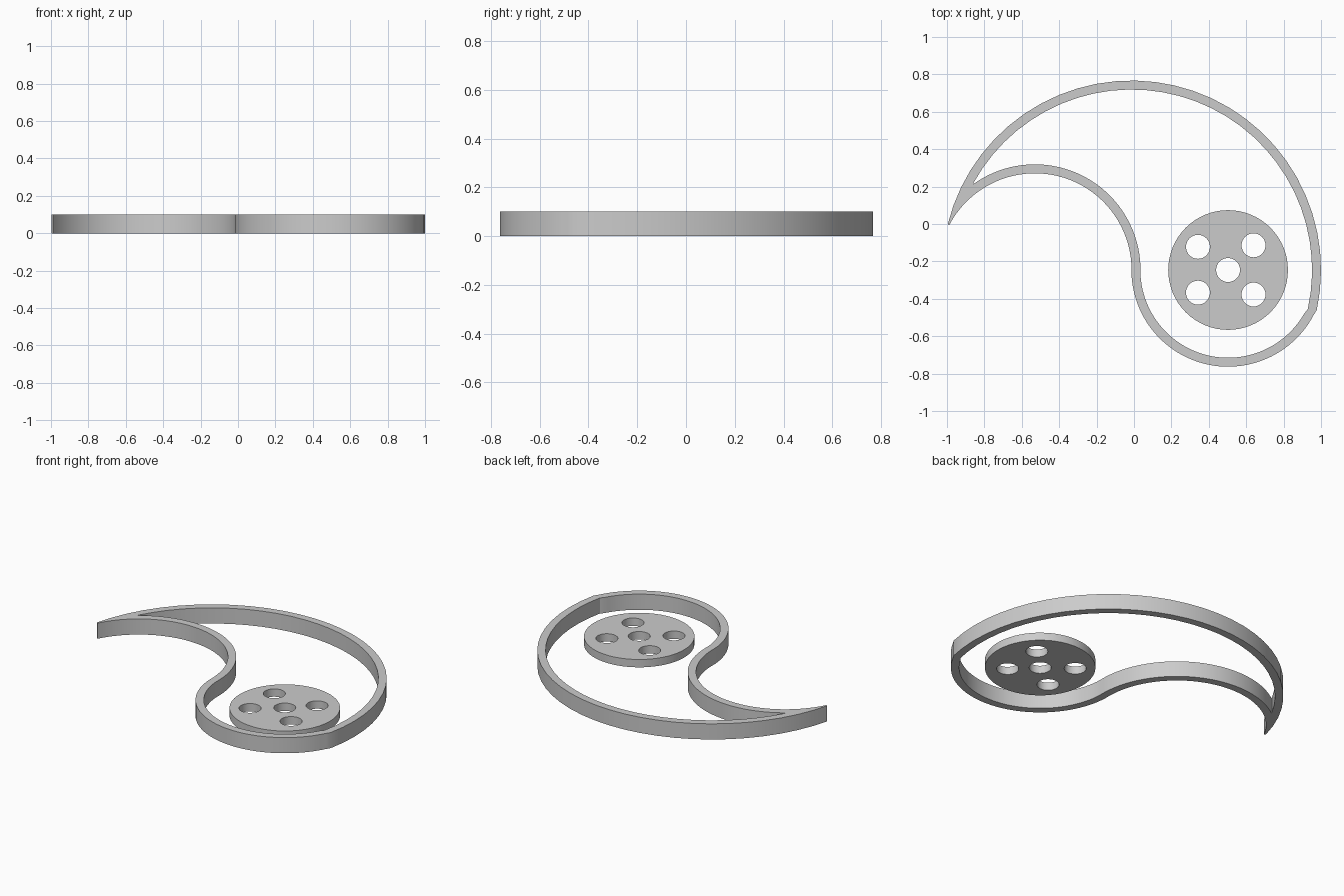
import bpy, bmesh
from math import atan2, cos, sin, pi, radians

cube = bpy.data.objects.get("Cube")
if cube:
    bpy.data.objects.remove(cube, do_unlink=True)

grey = bpy.data.materials.new("plain grey")
grey.use_nodes = True
colour = (0.6, 0.6, 0.6, 1)
grey.diffuse_color = colour
grey.node_tree.nodes["Principled BSDF"].inputs["Base Color"].default_value = colour


def arc(centre, radius, start, end, steps):
    """Points along an arc, both ends included."""
    return [(centre[0] + radius * cos(start + (end - start) * i / steps),
             centre[1] + radius * sin(start + (end - start) * i / steps))
            for i in range(steps + 1)]


def circle(centre, radius, steps):
    return arc(centre, radius, 0, 2 * pi, steps)[:-1]


def angle(centre, point):
    return atan2(point[1] - centre[1], point[0] - centre[0])


def plate(name, loops, height):
    """Extrude closed outlines (inner loops become holes) up from the ground."""
    curve = bpy.data.curves.new(name, "CURVE")
    curve.dimensions = "2D"
    curve.fill_mode = "BOTH"
    curve.extrude = height / 2
    for loop in loops:
        spline = curve.splines.new("POLY")
        spline.points.add(len(loop) - 1)
        for p, (x, y) in zip(spline.points, loop):
            p.co = (x, y, 0, 1)
        spline.use_cyclic_u = True
    obj = bpy.data.objects.new(name, curve)
    bpy.context.collection.objects.link(obj)
    bpy.ops.object.select_all(action="DESELECT")
    obj.select_set(True)
    bpy.context.view_layer.objects.active = obj
    bpy.ops.object.convert(target="MESH")
    obj = bpy.context.object
    # Weld the caps to the walls and stand the part on the ground
    bm = bmesh.new()
    bm.from_mesh(obj.data)
    bmesh.ops.remove_doubles(bm, verts=bm.verts, dist=0.0005)
    bmesh.ops.translate(bm, verts=bm.verts, vec=(0, 0, height / 2))
    bmesh.ops.recalc_face_normals(bm, faces=bm.faces)
    bm.to_mesh(obj.data)
    bm.free()
    obj.data.materials.clear()
    obj.data.materials.append(grey)
    bpy.ops.object.shade_smooth_by_angle(angle=radians(30))
    return obj


# Three arc centres shape the teardrop: big back, round lobe, hollow
back, lobe, hollow = (-0.013, -0.246), (0.503, -0.246), (-0.53, -0.246)


def teardrop(back_r, lobe_r, hollow_r, tip, corner):
    points = arc(back, back_r, angle(back, corner), angle(back, tip), 30)
    points += arc(hollow, hollow_r, angle(hollow, tip), 0, 40)
    points += arc(lobe, lobe_r, -pi, angle(lobe, corner), 48)[1:-1]
    return points


# Rim wall
outer = teardrop(1.013, 0.517, 0.517, (-1, 0), (0.975, -0.46))
inner = teardrop(0.965, 0.469, 0.565, (-0.862, 0.22), (0.93, -0.457))
plate("teardrop_rim", [outer, inner], 0.1)

# Disc with five round holes
holes = [lobe, (0.342, -0.122), (0.639, -0.114), (0.342, -0.367), (0.639, -0.377)]
plate("holed_disc", [circle(lobe, 0.32, 64)] + [circle(h, 0.064, 32) for h in holes], 0.05)
